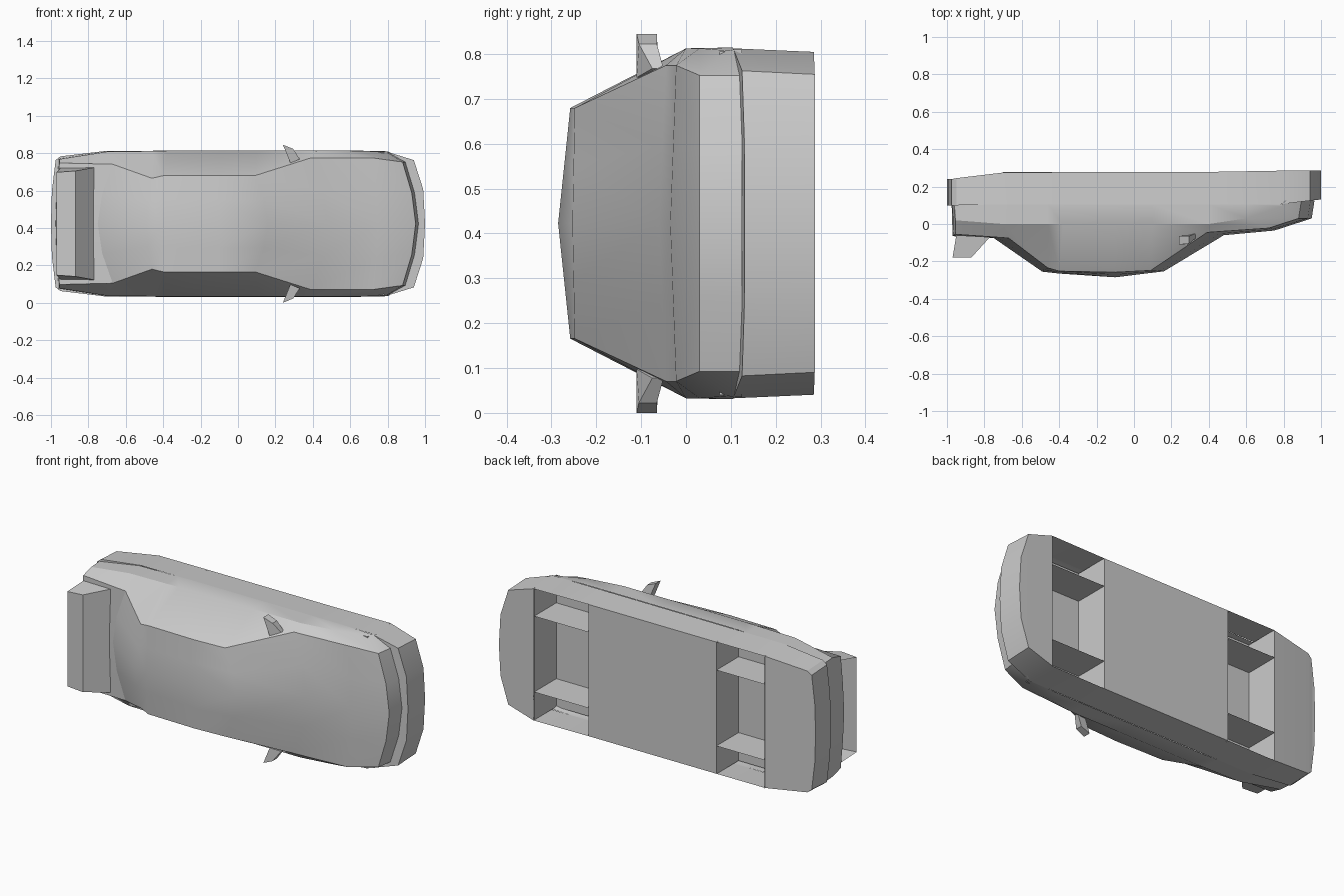
import bpy, bmesh

if "Cube" in bpy.data.objects:
    bpy.data.objects.remove(bpy.data.objects["Cube"])

# Car lying on its side: length along x, roof toward -y, width along z
ZC = 0.4225


def P(p, s=1):
    """(x, y, half width) -> world point on side s"""
    return (p[0], p[1], ZC + s * p[2])


def make(name, faces, smooth=True, solid=False):
    bm = bmesh.new()
    for f in faces:
        bm.faces.new([bm.verts.new(v) for v in f])
    bmesh.ops.remove_doubles(bm, verts=bm.verts, dist=0.0005)
    bmesh.ops.dissolve_degenerate(bm, edges=bm.edges, dist=0.0005)
    bmesh.ops.recalc_face_normals(bm, faces=bm.faces)
    me = bpy.data.meshes.new(name)
    bm.to_mesh(me)
    bm.free()
    ob = bpy.data.objects.new(name, me)
    bpy.context.collection.objects.link(ob)
    if smooth:
        bpy.context.view_layer.objects.active = ob
        ob.select_set(True)
        bpy.ops.object.shade_smooth_by_angle(angle=0.5)
        ob.select_set(False)
    return ob


# Upper body: stations of belt (x,y,w), edge (x,y,w), centre (x,y)
stations = [
    ((-.955, .02, .345), (-.955, -.055, .325), (-.97, -.065)),
    ((-.70, 0, .385), (-.67, -.075, .318), (-.75, -.075)),
    ((-.46, 0, .388), (-.46, -.235, .243), (-.49, -.255)),
    ((-.38, 0, .39), (-.40, -.252, .257), (-.40, -.265)),
    ((-.1, 0, .39), (-.1, -.258, .257), (-.1, -.285)),
    ((.1, 0, .39), (.09, -.248, .257), (.16, -.253)),
    ((.4, 0, .39), (.39, -.045, .352), (.48, -.06)),
    ((.6, .03, .39), (.72, -.022, .352), (.75, -.035)),
    ((.79, .095, .385), (.88, .03, .33), (.95, .03)),
]
rows = []
for b, e, c in stations:
    quarter = (e[0] + .7 * (c[0] - e[0]), e[1] + .5 * (c[1] - e[1]), e[2] / 2)
    rows.append([(b[0], .105, b[2] + .002), b, e, quarter, (c[0], c[1], 0)])
# tail panel and grille close the ends
rows.insert(0, [(p[0] - .005, .105, p[2]) for p in rows[0]])
rows.append([(p[0] + .015, .125, p[2]) for p in rows[-1]])
faces = []
for s in (1, -1):
    for r0, r1 in zip(rows, rows[1:]):
        for k in range(4):
            faces.append([P(r0[k], s), P(r1[k], s), P(r1[k + 1], s), P(r0[k + 1], s)])
make("upper_body", faces)

# Lower body: plan outline (x, half width), bottom y, top y
outline = [(1, 0, .287, .13), (.99, .18, .287, .13), (.94, .335, .287, .125),
           (.78, .385, .285, .105), (.43, .385, .279, .105), (-.39, .385, .277, .105),
           (-.70, .385, .275, .105), (-.95, .355, .245, .1), (-.975, .335, .24, .1),
           (-.995, .17, .24, .1), (-1, 0, .24, .1)]
wells = (3, 5)
ends = (0, 1, 2, 6, 7, 8, 9)
faces = []
for i, (a, b) in enumerate(zip(outline, outline[1:])):
    lo = [(a[0], a[2], a[1] - .003), (b[0], b[2], b[1] - .003)]
    hi = [(a[0], a[3], a[1] + .005), (b[0], b[3], b[1] + .005)]
    if a[1] == 0:
        lo[0], hi[0] = (a[0], a[2], 0), (a[0], a[3], 0)
    if b[1] == 0:
        lo[1], hi[1] = (b[0], b[2], 0), (b[0], b[3], 0)

    for s in (1, -1):
        faces.append([P(lo[0], s), P(lo[1], s), P(hi[1], s), P(hi[0], s)])

    def strip(e):
        pts = [P(e[0]), P(e[1]), P(e[1], -1), P(e[0], -1)]
        faces.append([p for n, p in enumerate(pts) if p not in pts[:n]])
    if i not in wells:
        strip(lo)
    if i in ends:
        strip(hi)
make("lower_body", faces)

# Wheel wells: open boxes across the underside with two partitions each
for label, x0, x1 in (("front", .43, .78), ("rear", -.70, -.39)):
    top, bot, w = .075, .278, .383
    f = [[(x0, top, ZC - w), (x1, top, ZC - w), (x1, top, ZC + w), (x0, top, ZC + w)]]
    for x in (x0, x1):
        f.append([(x, top, ZC - w), (x, top, ZC + w), (x, bot, ZC + w), (x, bot, ZC - w)])
    for s in (1, -1):
        z = ZC + s * .22
        f.append([(x0, top, z), (x1, top, z), (x1, bot, z), (x0, bot, z)])
    make(label + "_wheel_well", f, False)

# Spoiler: sloped face, flat top and two end plates, open at the back
base, lip, tip, foot = (-.77, -.07, .30), (-.87, -.18, .282), (-.97, -.18, .275), (-.95, -.06, .297)
faces = [[P(a), P(b), P(b, -1), P(a, -1)] for a, b in ((base, lip), (lip, tip))]
faces += [[P(p, s) for p in (base, lip, tip, foot)] for s in (1, -1)]
make("spoiler", faces, False)

# Door mirrors: plan corners with upper and lower y
plan = [(.28, .325, -.11, -.06), (.33, .345, -.075, -.05),
        (.295, .40, -.105, -.065), (.24, .4225, -.11, -.065)]
for side, s in (("left", 1), ("right", -1)):
    a = [P((p[0], p[2], p[1]), s) for p in plan]
    b = [P((p[0], p[3], p[1]), s) for p in plan]
    f = [a, b] + [[a[i], a[(i + 1) % 4], b[(i + 1) % 4], b[i]] for i in range(4)]
    make(side + "_mirror", f, False)
